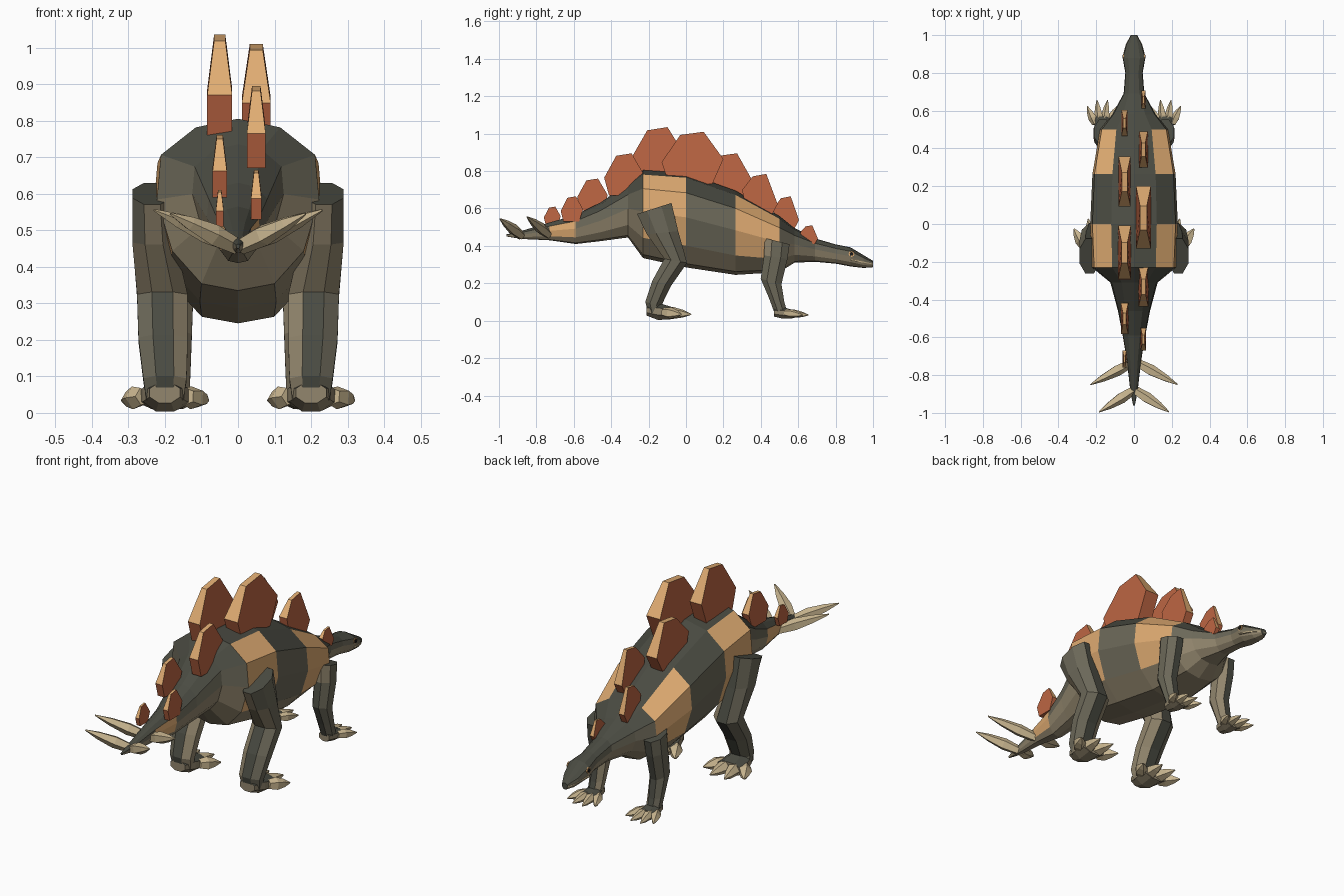
import bpy
import bmesh
from math import sin, cos, pi
from mathutils import Vector

cube = bpy.data.objects.get("Cube")
if cube:
    bpy.data.objects.remove(cube)


def material(name, rgb):
    m = bpy.data.materials.new(name)
    m.use_nodes = True
    m.diffuse_color = (*rgb, 1)
    m.node_tree.nodes["Principled BSDF"].inputs["Base Color"].default_value = (*rgb, 1)
    return m


DARK, FLANK, OLIVE, TAN, RUST, BEIGE, BLACK = range(7)
MATS = [material("dark_green_grey", (.068, .07, .054)),
        material("flank_grey", (.15, .14, .1)),
        material("belly_olive", (.29, .24, .155)),
        material("tan_band", (.75, .415, .17)),
        material("rust_plate", (.5, .13, .055)),
        material("beige_claw", (.59, .47, .28)),
        material("black_pupil", (.01, .01, .01))]


def loft(name, rings, rule):
    """Skin closed rings of points; rule(ring, side, face) gives the colour."""
    bm = bmesh.new()
    vs = [[bm.verts.new(p) for p in ring] for ring in rings]
    n = len(vs[0])
    sides = {}
    for r in range(len(vs) - 1):
        for k in range(n):
            j = (k + 1) % n
            sides[bm.faces.new((vs[r][k], vs[r][j], vs[r + 1][j], vs[r + 1][k]))] = (r, k)
    caps = [bm.faces.new(vs[0]), bm.faces.new(vs[-1])]
    bmesh.ops.recalc_face_normals(bm, faces=bm.faces[:])
    for f in bm.faces:
        r, k = sides.get(f, (0 if f == caps[0] else len(vs) - 2, -1))
        f.material_index = rule(r, k, f)
    me = bpy.data.meshes.new(name)
    bm.to_mesh(me)
    bm.free()
    for m in MATS:
        me.materials.append(m)
    ob = bpy.data.objects.new(name, me)
    bpy.context.collection.objects.link(ob)
    return ob


def tube(name, rings, rule, n=8):
    """Rings are (x, y, z, half x, half y, half z) ellipses."""
    def ring(x, y, z, hx, hy, hz):
        angles = [2 * pi * (k + .5) / n for k in range(n)]
        return [(x + hx * cos(a), y + hy * sin(a), z + hz * sin(a)) for a in angles]
    return loft(name, [ring(*r) for r in rings], rule)


def spike(name, base, tip, radius, n=5):
    """Slightly bulging tapered spike."""
    base, tip = Vector(base), Vector(tip)
    q = (tip - base).to_track_quat('Z', 'Y')
    rings = []
    for t, s in ((0, .75), (.35, 1), (.7, .65), (1, .1)):
        c = base.lerp(tip, t)
        rings.append([c + q @ Vector((radius * s * cos(2 * pi * k / n),
                                      radius * s * sin(2 * pi * k / n), 0)) for k in range(n)])
    return loft(name, rings, lambda r, k, f: BEIGE)


# Body, tail, neck and head in one skin: (y, top, bottom, half width)
BODY = [(-.96, .462, .45, .005), (-.88, .48, .437, .02), (-.73, .525, .43, .037),
        (-.59, .565, .41, .06), (-.46, .63, .425, .085), (-.31, .735, .445, .125),
        (-.23, .805, .335, .222), (0, .79, .285, .232), (.265, .695, .245, .22),
        (.5, .56, .26, .18), (.58, .495, .31, .115), (.69, .44, .315, .055),
        (.8, .408, .305, .046), (.88, .392, .29, .06), (.95, .35, .282, .042),
        (1, .32, .286, .016)]
HALF = [(.52, .95), (.95, .79), (1, .53), (.81, .23), (.45, .04)]
SECTION = [(0, 1)] + HALF + [(0, 0)] + [(-x, z) for x, z in reversed(HALF)]
TAIL_BAND, HIP_BAND, CHEST_BAND = 2, 6, 8


def body_rule(r, k, f):
    row = min(k, 11 - k)
    if r in (HIP_BAND, CHEST_BAND) and row in (1, 2, 3):
        return TAN
    if r == TAIL_BAND and row in (2, 3):
        return TAN
    if row < 2:
        return DARK
    # Belly colour climbs higher on the hip step, neck and head
    side_end = 4 if HIP_BAND <= r <= CHEST_BAND else 3
    return FLANK if row < side_end else OLIVE


loft("body", [[(x * w, y, b + z * (t - b)) for x, z in SECTION] for y, t, b, w in BODY],
     body_rule)

# Mouth line
loft("mouth", [[(x * w, y, z + h * d) for x, h in ((-1, -1), (1, -1), (1, 1), (-1, 1))]
               for y, z, w, d in ((.88, .325, .062, .003), (.95, .313, .044, .003),
                                  (1, .303, .017, .002))],
     lambda r, k, f: BEIGE)

# Back plates: (centre y, length, bottom, top, forward slope)
PLATES = [(-.715, .09, .51, .61, 0), (-.61, .12, .53, .665, 0), (-.5, .163, .59, .76, 0),
          (-.33, .215, .67, .895, 0), (-.15, .285, .75, 1.035, 0), (.035, .33, .73, 1.01, 0),
          (.225, .265, .66, .895, .12), (.395, .19, .56, .785, .2), (.535, .138, .49, .665, .2),
          (.658, .095, .41, .51, .2)]
for i, (yc, length, z0, z1, tilt) in enumerate(PLATES):
    side = 1 if i % 2 else -1
    thick = .12 * length
    outline = [(.12, tilt / 2, 1), (0, .42 + tilt, 1), (.3, .94, .45), (.68, 1, .45),
               (1, .48 - tilt, 1), (.82, 0, 1)]
    faces = [[(side * .05 + s * thick * t, yc + (u - .5) * length, z0 + v * (z1 - z0))
              for u, v, t in outline] for s in (-1, 1)]
    loft(f"back_plate_{i + 1}", faces, lambda r, k, f: TAN if k in (1, 2, 3) else RUST)


def limb_rule(side, thigh_rings):
    """Olive inside and behind the thigh, grey outside, dark front and shin."""
    def rule(r, k, f):
        n = f.normal
        if n.x * side < -.4 or (r < thigh_rings and n.y < -.5):
            return OLIVE
        return FLANK if n.x * side > .5 else DARK
    return rule


def foot_rule(r, k, f):
    return DARK if f.normal.z > .5 else OLIVE


for s, label in ((1, "left"), (-1, "right")):
    # Hind leg and foot
    tube(f"hind_leg_{label}",
         [(s * .235, -.17, .6, .058, .1, .032), (s * .23, -.125, .47, .064, .09, .01),
          (s * .207, -.055, .32, .075, .066, -.012), (s * .205, -.13, .2, .073, .054, -.015),
          (s * .2, -.175, .09, .064, .046, -.012), (s * .2, -.165, .035, .055, .04, 0)],
         limb_rule(s, 2))
    tube(f"hind_foot_{label}",
         [(s * .2, -.21, .055, .045, 0, .03), (s * .2, -.15, .05, .065, 0, .05),
          (s * .2, -.07, .04, .08, 0, .034)],
         foot_rule)
    # Front leg and foot
    tube(f"front_leg_{label}",
         [(s * .165, .487, .425, .05, .072, -.018), (s * .168, .48, .34, .05, .068, -.01),
          (s * .168, .455, .21, .045, .06, -.015), (s * .168, .485, .11, .041, .044, -.01),
          (s * .168, .505, .05, .038, .038, 0)],
         limb_rule(s, 1))
    tube(f"front_foot_{label}",
         [(s * .168, .47, .045, .032, 0, .025), (s * .168, .52, .042, .044, 0, .034),
          (s * .168, .57, .035, .054, 0, .024)],
         foot_rule)
    # Four fanned toes on each foot
    for i, d in enumerate((-1, -.35, .35, 1)):
        back = .06 * d * d
        spike(f"hind_toe_{label}_{i + 1}", (s * (.2 + .06 * d), -.12, .045),
              (s * (.2 + .118 * d), .035 - back, .034), .033)
        spike(f"front_toe_{label}_{i + 1}", (s * (.168 + .036 * d), .53, .042),
              (s * (.168 + .08 * d), .66 - back * .6, .03), .024)
    # Tail spikes
    spike(f"tail_spike_front_{label}", (s * .015, -.735, .46), (s * .23, -.85, .555), .031)
    spike(f"tail_spike_rear_{label}", (s * .005, -.88, .455), (s * .185, -.995, .545), .031)
    # Eye
    for part, x, radius, colour in (("eye", .053, .016, TAN), ("pupil", .056, .01, BLACK)):
        loft(f"{part}_{label}",
             [[(s * (x + dx), .885 + radius * cos(pi * k / 4), .357 + radius * sin(pi * k / 4))
               for k in range(8)] for dx in (0, .006)],
             lambda r, k, f, c=colour: c)
